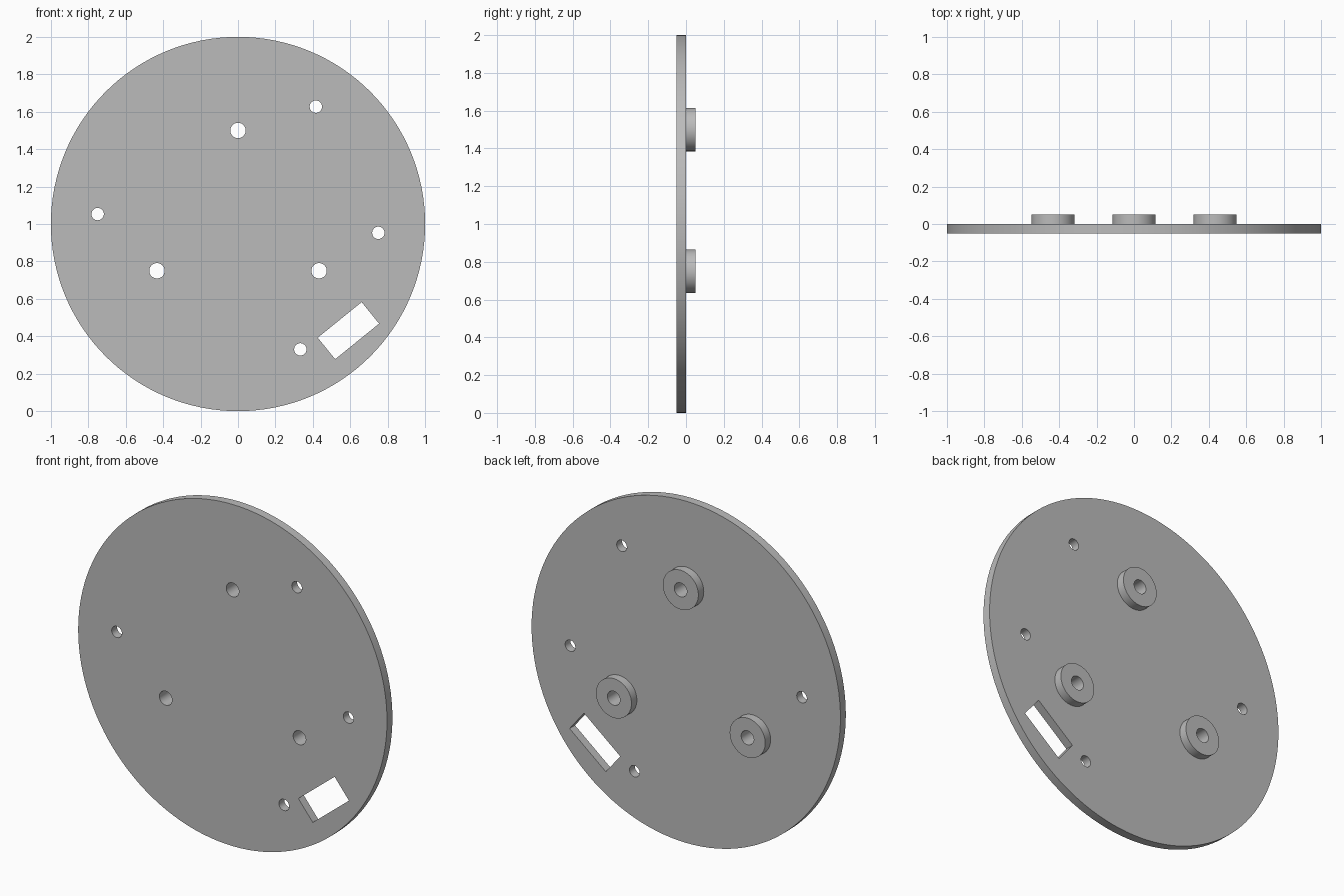
import bpy
from math import radians
from mathutils import Vector

if "Cube" in bpy.data.objects:
    bpy.data.objects.remove(bpy.data.objects["Cube"], do_unlink=True)

GREY = (0.5, 0.5, 0.5, 1.0)
grey = bpy.data.materials.new("plain_grey")
grey.use_nodes = True
grey.diffuse_color = GREY
grey.node_tree.nodes["Principled BSDF"].inputs["Base Color"].default_value = GREY

THICK = 0.05
BOSSES = [(0, 1.5), (-0.433, 0.75), (0.433, 0.75)]
SCREW_HOLES = [(0.416, 1.627), (-0.75, 1.053), (0.75, 0.953), (0.333, 0.33)]


def disc(name, x, z, radius, y0, y1, sides):
    """Cylinder lying along y, between y0 and y1."""
    bpy.ops.mesh.primitive_cylinder_add(
        vertices=sides, radius=radius, depth=y1 - y0,
        location=(x, (y0 + y1) / 2, z), rotation=(radians(90), 0, 0))
    ob = bpy.context.object
    ob.name = name
    ob.data.materials.append(grey)
    return ob


def hole(x, z, radius):
    return disc("hole_cutter", x, z, radius, -0.2, 0.2, 48)


def cut(ob, cutters):
    """Subtract every cutter, then tidy up and smooth the round walls."""
    bpy.ops.object.select_all(action="DESELECT")
    bpy.context.view_layer.objects.active = ob
    ob.select_set(True)
    for c in cutters:
        c.hide_render = True
        mod = ob.modifiers.new("cut", "BOOLEAN")
        mod.operation = "DIFFERENCE"
        mod.solver = "EXACT"
        mod.object = c
        bpy.ops.object.modifier_apply(modifier=mod.name)
    for c in cutters:
        bpy.data.objects.remove(c, do_unlink=True)
    bpy.ops.object.shade_smooth_by_angle(angle=radians(30))


# Round base plate
plate = disc("base_plate", 0, 1, 1, -THICK, 0, 128)

# Slanted rectangular slot near the rim
bpy.ops.mesh.primitive_cube_add(size=1, location=(0.59, 0, 0.43),
                                rotation=(0, radians(-39), 0))
slot = bpy.context.object
slot.name = "slot_cutter"
slot.scale = Vector((0.302, 0.4, 0.148))
slot.data.materials.append(grey)

cut(plate, [slot]
    + [hole(x, z, 0.033) for x, z in SCREW_HOLES]
    + [hole(x, z, 0.041) for x, z in BOSSES])

# Bored mounting bosses on the back
for x, z in BOSSES:
    boss = disc("mounting_boss", x, z, 0.115, 0, THICK, 64)
    cut(boss, [hole(x, z, 0.041)])
